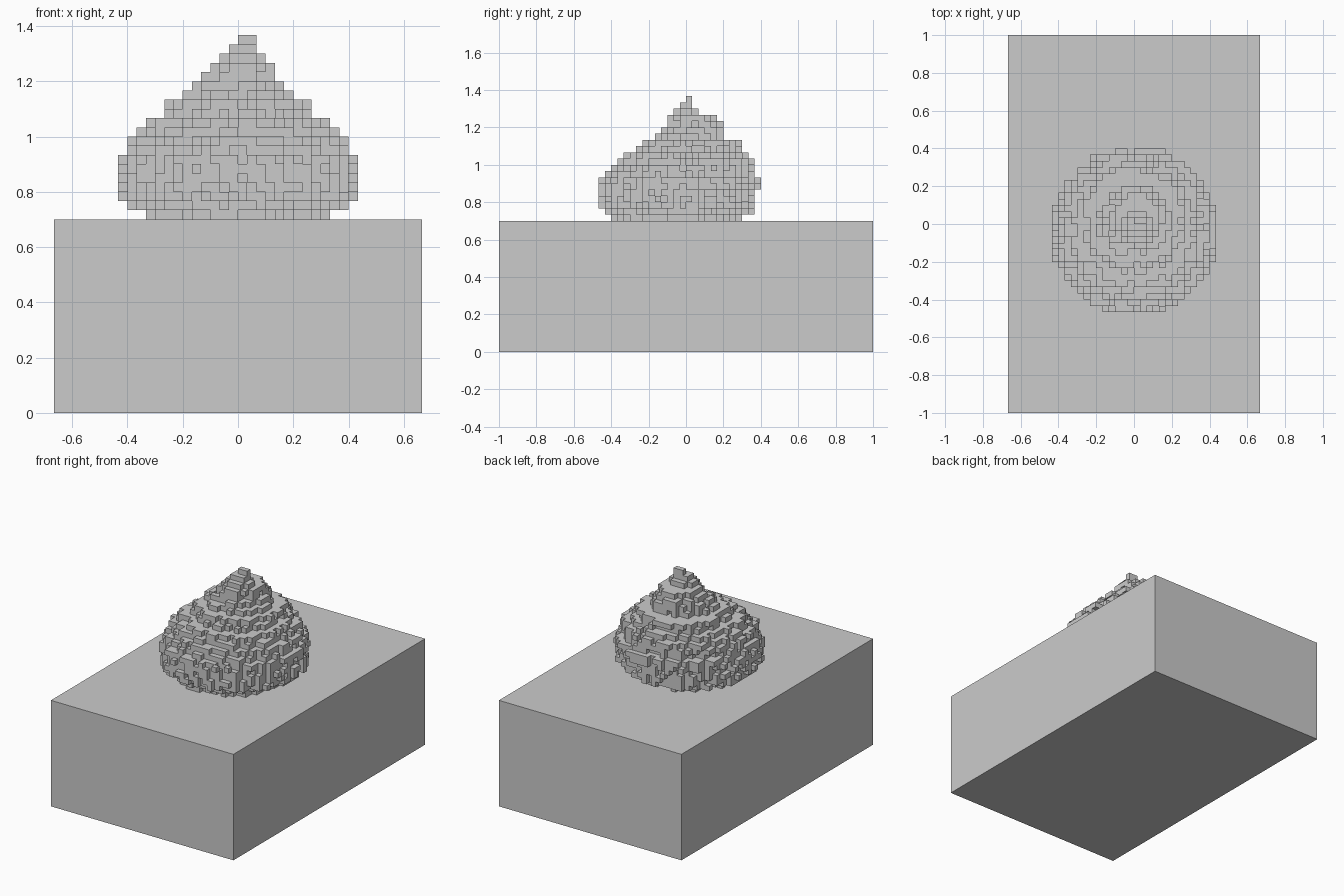
import bpy
import bmesh
import math
import random
from mathutils import Vector

random.seed(7)
CELL = 1 / 30
BASE_TOP = 0.7

default = bpy.data.objects.get("Cube")
if default:
    bpy.data.objects.remove(default, do_unlink=True)


def add_object(name, bm):
    mesh = bpy.data.meshes.new(name)
    bm.to_mesh(mesh)
    bm.free()
    obj = bpy.data.objects.new(name, mesh)
    bpy.context.collection.objects.link(obj)
    return obj


# Plain rectangular base
bm = bmesh.new()
bmesh.ops.create_cube(bm, size=1)
for v in bm.verts:
    v.co = Vector((v.co.x * 40 * CELL, v.co.y * 2, (v.co.z + 0.5) * BASE_TOP))
add_object("base_block", bm)

# Teardrop extents per layer, in cells, from the bottom up
left = [10, 12, 13, 13, 13, 13, 13, 12, 12, 11, 10, 8, 8, 6, 5, 4, 4, 3, 2, 2]
right = left[:16] + [3, 2, 1, 0]
front = [12, 13, 14, 14, 14, 14, 14, 13, 12, 11, 10, 8, 7, 5, 4, 3, 3, 2, 1, 0]
back = [9, 11, 11, 11, 11, 12, 12, 11, 11, 11, 10, 9, 9, 6, 6, 6, 5, 2, 1, 1]


# Fill each layer with an elliptical slice whose rim is roughened
filled = set()
for k, (x_hi, x_lo, y_lo, y_hi) in enumerate(zip(left, right, front, back)):
    half_x, half_y = (x_hi + x_lo) / 2, (y_hi + y_lo) / 2
    mid_x, mid_y = (x_hi - x_lo) / 2, (y_hi - y_lo) / 2
    rough = 1 if k < 16 else 0
    for i in range(-x_lo, x_hi):
        for j in range(-y_lo, y_hi):
            q = math.hypot((i + 0.5 - mid_x) / half_x, (j + 0.5 - mid_y) / half_y)
            if (q - 1) * half_x + rough * random.uniform(-0.4, 0.9) <= 0:
                filled.add((i, j, k))

# Keep only cell walls that face open space
bm = bmesh.new()
corners = {}


def corner(p):
    key = tuple(p)
    if key not in corners:
        corners[key] = bm.verts.new((p[0] * CELL, p[1] * CELL, BASE_TOP + p[2] * CELL))
    return corners[key]


for cell in sorted(filled):
    for axis in range(3):
        u, w = (axis + 1) % 3, (axis + 2) % 3
        for side in (0, 1):
            neighbour = list(cell)
            neighbour[axis] += 2 * side - 1
            if tuple(neighbour) in filled or neighbour[2] < 0:
                continue
            quad = []
            for du, dw in ((0, 0), (1, 0), (1, 1), (0, 1)):
                p = list(cell)
                p[axis] += side
                p[u] += du
                p[w] += dw
                quad.append(corner(p))
            bm.faces.new(quad if side else quad[::-1])
add_object("blocky_mound", bm)
